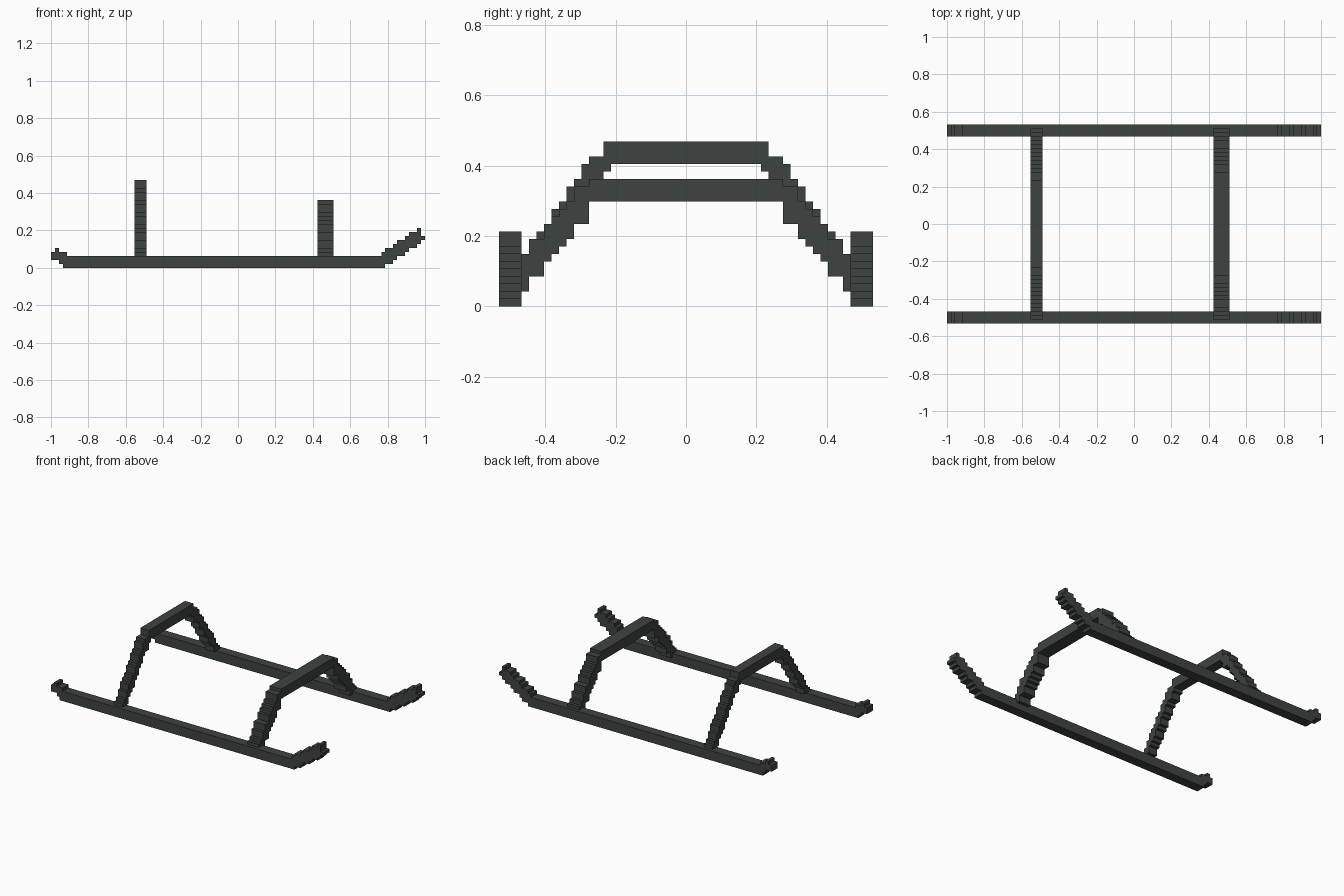
import bpy
import bmesh
from mathutils import Vector

old = bpy.data.objects.get("Cube")
if old:
    bpy.data.objects.remove(old, do_unlink=True)

U = 1 / 47  # size of one block

paint = bpy.data.materials.new("dark_grey_green")
paint.use_nodes = True
colour = (0.047, 0.056, 0.054, 1)
paint.diffuse_color = colour
paint.node_tree.nodes["Principled BSDF"].inputs["Base Color"].default_value = colour


def stepped_bar(name, columns, place, depth):
    """Extrude the stepped outline of (start, end, bottom, top) columns."""
    lower, upper = [], []
    for start, end, bottom, top in columns:
        lower += [(start, bottom), (end, bottom)]
        upper += [(start, top), (end, top)]
    outline = []
    for point in lower + upper[::-1]:
        if not outline or outline[-1] != point:
            outline.append(point)

    bm = bmesh.new()
    face = bm.faces.new([bm.verts.new(place(a, z) * U) for a, z in outline])
    solid = bmesh.ops.extrude_face_region(bm, geom=[face])
    moved = [g for g in solid["geom"] if isinstance(g, bmesh.types.BMVert)]
    bmesh.ops.translate(bm, verts=moved, vec=Vector(depth) * U)
    bmesh.ops.recalc_face_normals(bm, faces=bm.faces)
    mesh = bpy.data.meshes.new(name)
    bm.to_mesh(mesh)
    bm.free()
    mesh.materials.append(paint)
    obj = bpy.data.objects.new(name, mesh)
    bpy.context.collection.objects.link(obj)
    return obj


# Skids: long runner, short upturned tail and longer climbing nose
skid = [(-47, -46, 2, 4), (-46, -45, 2, 5), (-45, -44, 1, 4), (-44, -43, 0, 4),
        (-43, 36, 0, 3), (36, 37, 0, 4)]
nose_steps = [37, 39, 40, 42, 43, 45, 46]
for i, (start, end) in enumerate(zip(nose_steps, nose_steps[1:])):
    skid.append((start, end, i + 1, i + 5))
skid.append((46, 47, 7, 8))

for name, y in (("front_skid", -25), ("back_skid", 22)):
    stepped_bar(name, skid, lambda a, z, y=y: Vector((a, y, z)), (0, 3, 0))


# Arches: flat crossbar with a stepped leg mirrored to both sides
def arch(name, x, width, half, bottom, top, leg):
    right = [(half + i, half + i + 1, b, t) for i, (b, t) in enumerate(leg)]
    left = [(-e, -s, b, t) for s, e, b, t in reversed(right)]
    stepped_bar(name, left + [(-half, half, bottom, top)] + right,
                lambda a, z: Vector((x, a, z)), (width, 0, 0))


tall_tops = [20, 20, 19, 17, 16, 14, 13, 11, 10, 9, 7, 5, 4]
tall_leg = [(22 - 4, 22)] + [(max(t - 4, 1), t) for t in tall_tops]
arch("right_arch", -26, 3, 10, 19, 22, tall_leg)

low_bottoms = [11, 11, 9, 8, 7, 6, 4, 4, 2, 1, 1]
low_leg = [(b, min(b + 5, 16)) for b in low_bottoms[:-2]] + [(1, 5), (1, 4)]
arch("left_arch", 20, 4, 13, 14, 17, low_leg)
